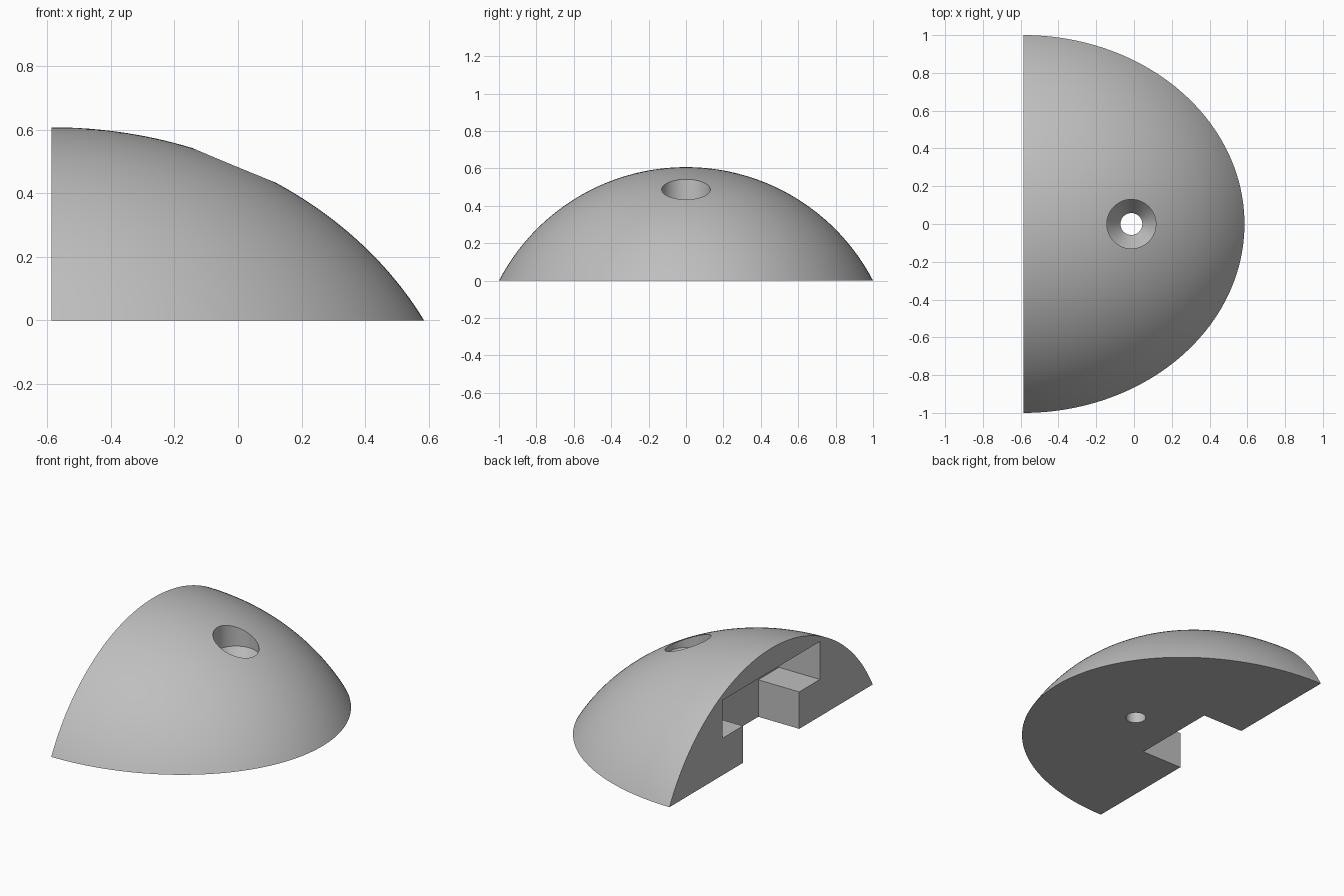
import bpy
import bmesh
from math import sin, cos, pi, asin

if "Cube" in bpy.data.objects:
    bpy.data.objects.remove(bpy.data.objects["Cube"], do_unlink=True)

BACK, FRONT, HEIGHT = -0.586, 0.585, 0.607
SLOT_END = -0.304

grey = bpy.data.materials.new("plain grey")
grey.use_nodes = True
grey.diffuse_color = (0.52, 0.52, 0.52, 1)
grey.node_tree.nodes["Principled BSDF"].inputs["Base Color"].default_value = grey.diffuse_color


def make_object(name, bm):
    bmesh.ops.recalc_face_normals(bm, faces=bm.faces[:])
    mesh = bpy.data.meshes.new(name)
    bm.to_mesh(mesh)
    bm.free()
    mesh.materials.append(grey)
    obj = bpy.data.objects.new(name, mesh)
    bpy.context.collection.objects.link(obj)
    return obj


def lathe(name, profile, steps, sweep, offset, x_scale=1.0):
    """Sweep an (r, z) profile about z, starting from the -y side."""
    bm = bmesh.new()
    full = sweep > 6
    count = steps if full else steps + 1
    rings = []
    for r, z in profile:
        if r == 0:
            rings.append([bm.verts.new((offset, 0, z))] * count)
            continue
        angles = [-pi / 2 + sweep * i / steps for i in range(count)]
        rings.append([bm.verts.new((offset + x_scale * r * cos(a), r * sin(a), z))
                      for a in angles])
    for low, high in zip(rings, rings[1:]):
        for i in range(steps):
            j = (i + 1) % count
            bm.faces.new(list(dict.fromkeys((low[i], low[j], high[j], high[i]))))
    if not full:
        # flat bottom and flat back
        bm.faces.new(rings[0])
        arc = [ring[0] for ring in rings] + [ring[-1] for ring in rings[-2::-1]]
        bm.faces.new(arc)
    return make_object(name, bm)


def box(name, x, y, z):
    bm = bmesh.new()
    bmesh.ops.create_cube(bm, size=1)
    for v in bm.verts:
        v.co = [lo + (hi - lo) * (c + 0.5) for c, (lo, hi) in zip(v.co, (x, y, z))]
    return make_object(name, bm)


# Half dome: a stretched spherical cap with a flat back
radius = (1 + HEIGHT ** 2) / (2 * HEIGHT)
half_angle = asin(1 / radius)
RINGS = 48
cap = [(radius * sin(half_angle * (1 - i / RINGS)),
        HEIGHT - radius + radius * cos(half_angle * (1 - i / RINGS)))
       for i in range(RINGS)] + [(0, HEIGHT)]
dome = lathe("half_dome", cap, 96, pi, BACK, FRONT - BACK)

# Cutters: T-shaped slot in the back, countersunk screw hole from the top
cutters = [
    box("slot_lower_cutter", (-0.8, SLOT_END), (-0.277, 0.277), (-0.2, 0.3)),
    box("slot_upper_cutter", (-0.8, SLOT_END), (-0.48, 0.48), (0.23, 0.466)),
    lathe("screw_hole_cutter",
          [(0, -0.2), (0.058, -0.2), (0.058, 0.3), (0.13, 0.4), (0.13, 0.8), (0, 0.8)],
          64, 2 * pi, -0.014),
]
bpy.context.view_layer.objects.active = dome
dome.select_set(True)
for cutter in cutters:
    mod = dome.modifiers.new(cutter.name, "BOOLEAN")
    mod.operation = "DIFFERENCE"
    mod.solver = "EXACT"
    mod.object = cutter
    bpy.ops.object.modifier_apply(modifier=mod.name)
    bpy.data.objects.remove(cutter, do_unlink=True)

for obj in bpy.context.selected_objects:
    obj.select_set(obj == dome)
bpy.ops.object.shade_smooth_by_angle(angle=pi / 6)
